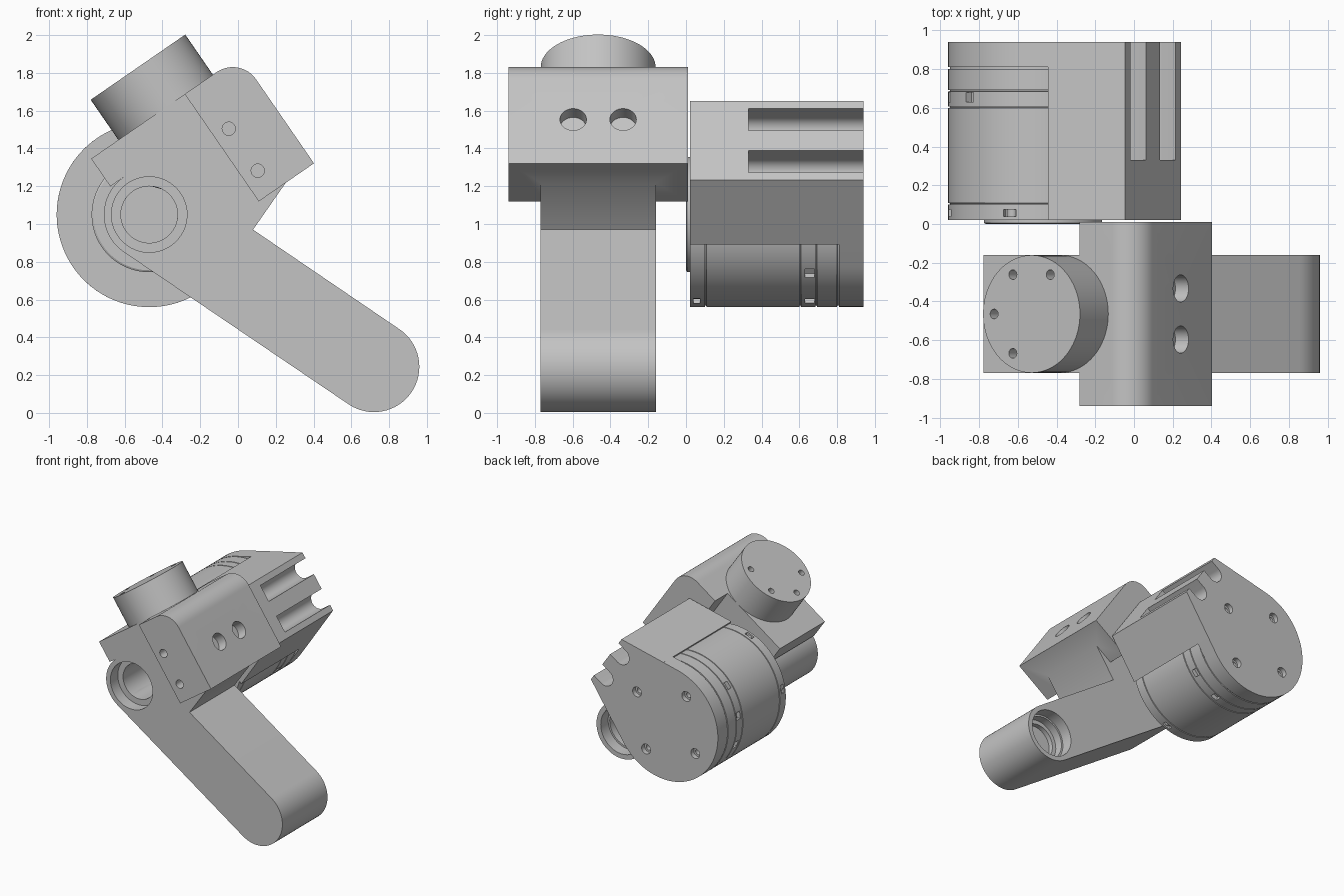
import bpy, bmesh
from math import sin, cos, radians, pi
from mathutils import Matrix, Vector

cube = bpy.data.objects.get("Cube")
if cube:
    bpy.data.objects.remove(cube, do_unlink=True)

grey = bpy.data.materials.new("machined grey")
grey.use_nodes = True
COLOUR = (0.55, 0.55, 0.55, 1)
grey.diffuse_color = COLOUR
grey.node_tree.nodes["Principled BSDF"].inputs["Base Color"].default_value = COLOUR

# Everything is built square around the shoulder axis, then tilted into place
PLACE = Matrix.Translation((-0.47, 0, 1.05)) @ Matrix.Rotation(radians(-34.6), 4, "Y")
ARM_Y = (-0.77, -0.16)
ARM_MID = -0.465


def finish(name, bm):
    bmesh.ops.recalc_face_normals(bm, faces=bm.faces[:])
    me = bpy.data.meshes.new(name)
    bm.to_mesh(me)
    bm.free()
    me.materials.append(grey)
    ob = bpy.data.objects.new(name, me)
    bpy.context.collection.objects.link(ob)
    return ob


def arc(cx, cz, r, a0, a1, n=32):
    angles = [radians(a0 + (a1 - a0) * i / n) for i in range(n + 1)]
    return [(cx + r * cos(a), cz + r * sin(a)) for a in angles]


def prism(name, pts, y0, y1):
    bm = bmesh.new()
    face = bm.faces.new([bm.verts.new((x, y0, z)) for x, z in pts])
    ext = bmesh.ops.extrude_face_region(bm, geom=[face])
    verts = [v for v in ext["geom"] if isinstance(v, bmesh.types.BMVert)]
    bmesh.ops.translate(bm, verts=verts, vec=(0, y1 - y0, 0))
    return finish(name, bm)


def rod(name, start, end, r, segs=32):
    a, b = Vector(start), Vector(end)
    bm = bmesh.new()
    bmesh.ops.create_cone(bm, cap_ends=True, segments=segs, radius1=r, radius2=r,
                          depth=(b - a).length)
    turn = (b - a).to_track_quat("Z", "Y").to_matrix().to_4x4()
    bm.transform(Matrix.Translation((a + b) / 2) @ turn)
    return finish(name, bm)


def lathe(name, profile, segs=96):
    bm = bmesh.new()
    rings = []
    for r, y in profile:
        rings.append([bm.verts.new((r * cos(2 * pi * i / segs), y, r * sin(2 * pi * i / segs)))
                      for i in range(segs)])
    for lo, hi in zip(rings, rings[1:]):
        for i in range(segs):
            j = (i + 1) % segs
            bm.faces.new((lo[i], lo[j], hi[j], hi[i]))
    bm.faces.new(rings[0])
    bm.faces.new(rings[-1])
    return finish(name, bm)


def combine(target, tool, operation="DIFFERENCE"):
    mod = target.modifiers.new("combine", "BOOLEAN")
    mod.operation = operation
    mod.solver = "EXACT"
    mod.object = tool
    bpy.context.view_layer.objects.active = target
    bpy.ops.object.modifier_apply(modifier=mod.name)
    bpy.data.objects.remove(tool, do_unlink=True)


def drill(target, start, end, r):
    combine(target, rod("drill", start, end, r))


# Link arm: shoulder boss, lower eye and the neck under the clamp block
EYE = (0.522, -1.339)
outline = [(-0.085, 0.418), (-0.085, 0.24)] + arc(0, 0, 0.24, 90, 201.3)
outline += arc(*EYE, 0.24, 201.3, 381.3)
outline += [(0.407, -0.378), (0.69, -0.272), (0.70, -0.25), (0.54, -0.25), (0.54, 0.418)]
arm = prism("link_arm", outline, *ARM_Y)

# Clamp block with one rounded corner, and the round flange on top
block = [(0.517, -0.272), (0.872, -0.272)] + arc(0.722, 0.268, 0.15, 0, 90, 16) + [(0.517, 0.418)]
combine(arm, prism("clamp_block", block, -0.94, 0.01), "UNION")
combine(arm, rod("flange", (0.394, ARM_MID, 0.35), (0.394, ARM_MID, 0.676), 0.304, 72), "UNION")

# Stepped bores at both ends of the arm
for x, z in ((0, 0), EYE):
    for r, depth in ((0.2, 0.1), (0.185, 0.17), (0.15, 0.4)):
        for y, inward in ((ARM_Y[0], 1), (ARM_Y[1], -1)):
            combine(arm, rod("bore", (x, y - inward * 0.05, z), (x, y + inward * depth, z), r, 64))

# Flange bolt holes and the locating hole beside them
for i in range(6):
    a = radians(60 * i)
    x, y = 0.394 + 0.235 * cos(a), ARM_MID + 0.235 * sin(a)
    drill(arm, (x, y, 0.6), (x, y, 0.75), 0.025)
drill(arm, (0.02, ARM_MID, 0.3), (0.02, ARM_MID, 0.5), 0.05)

# Counterbored side holes and long through holes in the clamp block
for side in (-1, 1):
    y = ARM_MID + side * 0.132
    drill(arm, (0.79, y, 0.01), (0.95, y, 0.01), 0.07)
    drill(arm, (0.68, y, 0.01), (0.95, y, 0.01), 0.042)
    drill(arm, (0.605, -1, side * 0.135), (0.605, 0.1, side * 0.135), 0.035)

# Motor: grooved drum, tapered housing and back plate
drum = [(0.49, 0.02), (0.49, 0.1)]
for y in (0.1, 0.6, 0.685):
    drum += [(0.482, y + 0.001), (0.482, y + 0.007), (0.49, y + 0.008)]
    drum += [(0.49, {0.1: 0.6, 0.6: 0.685, 0.685: 0.8}[y])]
drum += [(0.482, 0.801), (0.482, 0.83)]
motor = lathe("motor_body", drum)
housing = [(0.31, -0.405), (0.69, -0.255), (0.69, 0.255), (0.31, 0.405)]
combine(motor, prism("housing", housing, 0.02, 0.94), "UNION")
plate = arc(0, 0, 0.49, 68.5, 291.5, 64) + [(0.69, -0.255), (0.69, 0.255)]
combine(motor, prism("back_plate", plate, 0.81, 0.94), "UNION")

# Open bolt slots in the housing
for f in (-0.135, 0.135):
    slot = arc(0.605, f, 0.07, 90, 270, 24) + [(0.8, f - 0.07), (0.8, f + 0.07)]
    combine(motor, prism("slot", slot, 0.33, 1.0))
    drill(motor, (0.605, -0.1, f), (0.605, 0.5, f), 0.035)

# Back plate screw holes
for i in range(4):
    x, z = 0.335 * cos(pi * i / 2), 0.335 * sin(pi * i / 2)
    drill(motor, (x, 0.9, z), (x, 1.0, z), 0.042)
    drill(motor, (x, 0.85, z), (x, 1.0, z), 0.025)


def window(angle, y0, y1, width):
    pocket = prism("pocket", [(0.455, -width), (0.55, -width), (0.55, width), (0.455, width)], y0, y1)
    pocket.data.transform(Matrix.Rotation(-radians(angle), 4, "Y"))
    combine(motor, pocket)


# Small windows in the rear drum ring
for angle in (106, 136, 166, 196, 256, 286):
    window(angle, 0.63, 0.68, 0.03)

# Front face holes, and screws seated in their rim pockets
parts = [arm, motor]
for angle in (106, 152, 166, 226):
    a = radians(angle)
    drill(motor, (0.43 * cos(a), 0, 0.43 * sin(a)), (0.43 * cos(a), 0.07, 0.43 * sin(a)), 0.024)
for angle in (76, 136, 196, 256):
    a = radians(angle)
    x, z = 0.45 * cos(a), 0.45 * sin(a)
    drill(motor, (x, 0, z), (x, 0.06, z), 0.036)
    window(angle, 0.04, 0.075, 0.035)
    parts.append(rod("face_screw", (x, 0.024, z), (x, 0.09, z), 0.027, 20))

# Rotor disc with a raised rim, centre bore and three scallops
rotor = lathe("rotor_disc", [(0.295, 0.0), (0.305, 0.006), (0.305, 0.05)])
combine(rotor, rod("centre", (0, -0.1, 0), (0, 0.015, 0), 0.08, 48))
for angle in (-5, 115, 235):
    a = radians(angle)
    x, z = 0.14 * cos(a), 0.14 * sin(a)
    drill(rotor, (x, -0.1, z), (x, 0.03, z), 0.045)
parts.append(rotor)

# Tilt into place and shade
bpy.ops.object.select_all(action="DESELECT")
for ob in parts:
    ob.data.transform(PLACE)
    ob.select_set(True)
bpy.context.view_layer.objects.active = arm
bpy.ops.object.shade_smooth_by_angle(angle=radians(30))
